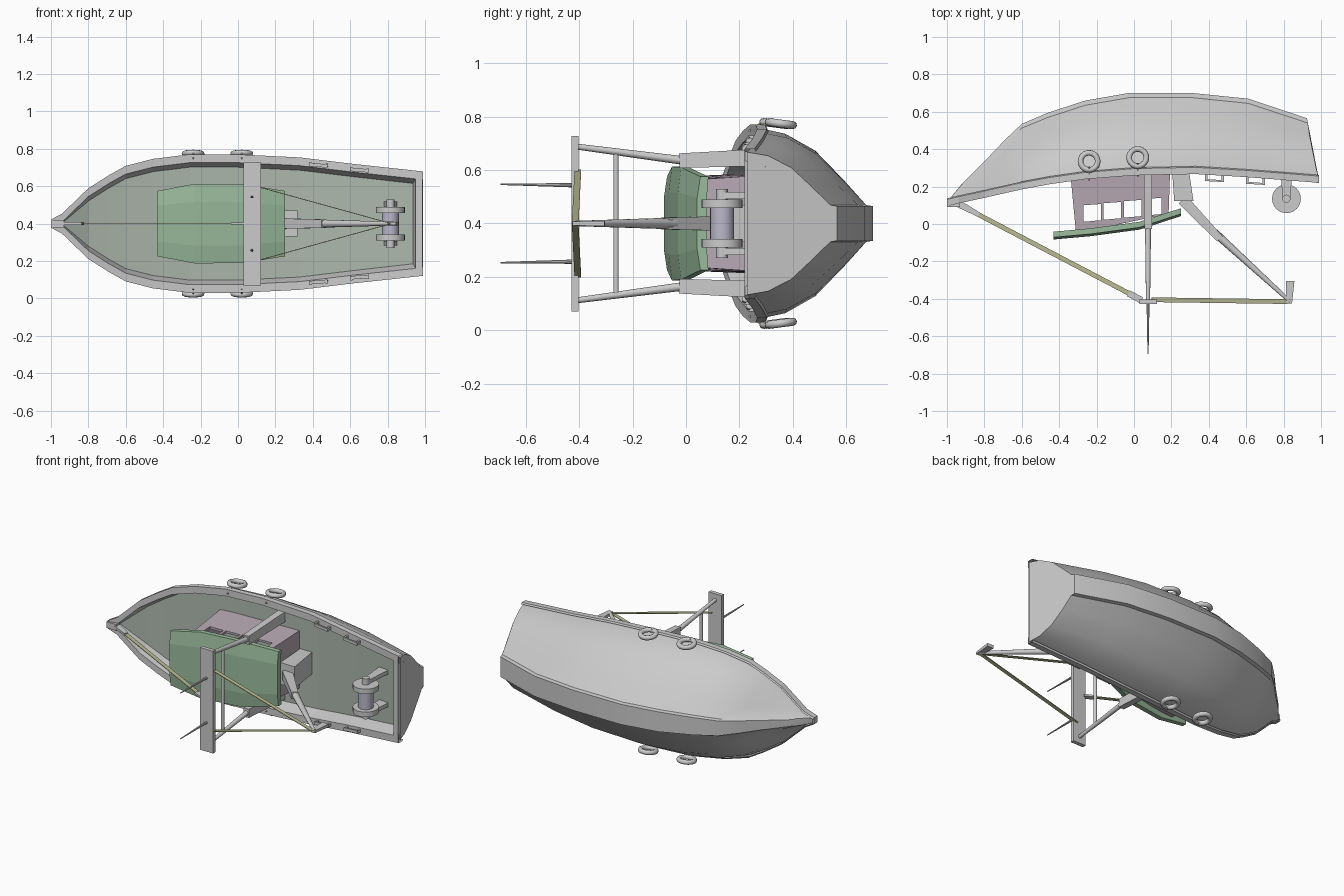
import bpy, bmesh, math
from mathutils import Vector, Matrix

if "Cube" in bpy.data.objects:
    bpy.data.objects.remove(bpy.data.objects["Cube"])

ZC = 0.4  # boat centre plane; the boat lies with its deck facing -y


def mat(name, col):
    m = bpy.data.materials.new(name)
    m.diffuse_color = (*col, 1)
    m.use_nodes = True
    m.node_tree.nodes["Principled BSDF"].inputs["Base Color"].default_value = m.diffuse_color
    return m


DECK = mat("deck_paint", (0.42, 0.48, 0.42))
CABIN = mat("cabin_paint", (0.48, 0.40, 0.46))
ROOF = mat("roof_paint", (0.33, 0.50, 0.34))
ROPE = mat("rope", (0.50, 0.50, 0.30))
DRUM = mat("drum_rope", (0.50, 0.48, 0.60))


def finish(name, bm, material=None, smooth=None):
    bmesh.ops.recalc_face_normals(bm, faces=bm.faces[:])
    me = bpy.data.meshes.new(name)
    bm.to_mesh(me)
    bm.free()
    ob = bpy.data.objects.new(name, me)
    bpy.context.collection.objects.link(ob)
    if material:
        me.materials.append(material)
    if smooth:
        bpy.ops.object.select_all(action='DESELECT')
        ob.select_set(True)
        bpy.context.view_layer.objects.active = ob
        bpy.ops.object.shade_smooth_by_angle(angle=math.radians(smooth))
    return ob


def loft(name, rings, closed=True, caps=(True, True), material=None, smooth=None):
    bm = bmesh.new()
    vs = [[bm.verts.new(p) for p in r] for r in rings]
    n = len(vs[0])
    for a, b in zip(vs, vs[1:]):
        for i in range(n if closed else n - 1):
            j = (i + 1) % n
            bm.faces.new((a[i], a[j], b[j], b[i]))
    if caps[0]:
        bm.faces.new(vs[0])
    if caps[1]:
        bm.faces.new(vs[-1])
    return finish(name, bm, material, smooth)


def beam(name, p0, p1, s0, s1=None, material=None):
    """Tapered box; sizes are (in the xy plane, along z)."""
    p0, p1, s1 = Vector(p0), Vector(p1), s1 or s0
    d = (p1 - p0).normalized()
    u = Vector((0, 0, 1)).cross(d).normalized()
    w = d.cross(u)
    rings = [[p + u * s[0] / 2 * a + w * s[1] / 2 * b for a, b in ((1, 1), (-1, 1), (-1, -1), (1, -1))]
             for p, s in ((p0, s0), (p1, s1))]
    return loft(name, rings, material=material)


def rod(name, p0, p1, r0, r1=None, n=12, material=None):
    p0, p1 = Vector(p0), Vector(p1)
    d = p1 - p0
    M = Matrix.Translation((p0 + p1) / 2) @ d.to_track_quat('Z', 'Y').to_matrix().to_4x4()
    bm = bmesh.new()
    bmesh.ops.create_cone(bm, cap_ends=True, segments=n, radius1=r0,
                          radius2=r0 if r1 is None else r1, depth=d.length, matrix=M)
    return finish(name, bm, material, 40)


def box(name, x, y, z, material=None):
    return loft(name, [[(a, y[0], z[0]), (a, y[1], z[0]), (a, y[1], z[1]), (a, y[0], z[1])] for a in x],
                material=material)


# stations: sheer x, sheer y, sheer half width, keel x, keel y, keel half width
ST = [(-1.0, .095, .018, -.99, .13, .015), (-.94, .11, .05, -.92, .215, .02),
      (-.8, .14, .185, -.79, .345, .03), (-.69, .165, .255, -.69, .45, .04),
      (-.6, .185, .305, -.6, .535, .048), (-.455, .212, .342, -.46, .595, .056),
      (-.26, .24, .366, -.26, .66, .064), (0, .26, .366, -.03, .70, .065),
      (.33, .267, .35, .315, .70, .065), (.61, .25, .316, .61, .67, .065),
      (.99, .22, .275, .925, .565, .065)]


# hull shell: sheer, rounded side points, low flat keel plank
def hull_ring(s):
    sx, sy, sw, kx, ky, kw = s
    fair = min(1, (sx + 1) / .45)
    plank = .025 * fair
    half = [(sx, sy + .01, sw - .008)]
    for t, b in ((.27, .17), (.54, .23), (.8, .12)):
        half.append((sx + (kx - sx) * t, sy + (ky - plank - sy) * t,
                     sw + (kw - sw) * t + b * fair * (sw - kw)))
    half += [(kx + (sx - kx) * plank / (ky - sy), ky - plank, kw + .004), (kx, ky, kw)]
    return [(x, y, ZC + w) for x, y, w in half] + [(x, y, ZC - w) for x, y, w in reversed(half)]


loft("hull", [hull_ring(s) for s in ST], closed=False, smooth=32)


# rail with inner bulwark on both sides, and deck
def inset(s, d):
    return max(s[2] - d, .003)


def depth(s):
    return min(.085, .4 * (s[4] - s[1]))


for side in (1, -1):
    rings = []
    for s in ST:
        x, y, d = s[0], s[1], depth(s)
        prof = ((s[2] - .006, y + .042), (s[2] + .004, y + .036), (s[2] + .004, y),
                (inset(s, .04), y), (inset(s, .065), y + d))
        rings.append([(x - (.016 if k == 4 and x > .9 else 0), q, ZC + side * w)
                      for k, (w, q) in enumerate(prof)])
    loft("rail", rings, closed=False, caps=(False, False))

loft("deck", [[(s[0] - (.016 if s[0] > .9 else 0), s[1] + depth(s) - .002, ZC + k * inset(s, .06))
               for k in (1, 0, -1)] for s in ST],
     closed=False, caps=(False, False), material=DECK)
loft("transom_board", [[(.95, .222, ZC + k * .272), (.986, .22, ZC + k * .272),
                        (.964, .32, ZC + k * .225), (.933, .32, ZC + k * .225)] for k in (1, -1)])
box("bow_fitting", (-1.0, -.93), (.09, .13), (.38, .42))

# cabin walls, side walls pierced by four windows
cutters = []
for k in range(4):
    x0, y0 = -.27 + .108 * k, .012 + .011 * k
    c = loft("window_cutter", [[(x0, y0, z), (x0 + .093, y0 + .008, z), (x0 + .093, y0 + .095, z),
                                (x0, y0 + .088, z)] for z in (0, .8)])
    c.hide_render = True
    c.hide_viewport = True
    cutters.append(c)
WALL = ((-.345, .32, .19), (.195, .345, .185), (.185, .055, .165), (-.31, -.05, .175))
for side in (1, -1):
    w = loft("cabin_side", [[(x, y, ZC + side * (h - t)) for x, y, h in WALL] for t in (0, .015)],
             material=CABIN)
    for c in cutters:
        m = w.modifiers.new("window", 'BOOLEAN')
        m.object, m.operation, m.solver = c, 'DIFFERENCE', 'EXACT'
for name, a, b, t in (("cabin_front", WALL[0], WALL[3], .015), ("cabin_back", WALL[1], WALL[2], -.015)):
    loft(name, [[(p[0] + d, p[1], ZC + k * (p[2] - .012)) for p, k in ((a, 1), (b, 1), (b, -1), (a, -1))]
                for d in (0, t)], material=CABIN)

# crowned cabin roof
roof = []
for x, y, h in ((-.43, -.083, .175), (-.23, -.065, .213), (.03, -.03, .21), (.25, .042, .175)):
    roof.append([(x, y + .012, ZC + h), (x, y, ZC + h * .55), (x, y, ZC - h * .55), (x, y + .012, ZC - h),
                 (x, y + .042, ZC - h), (x, y + .036, ZC - h * .55), (x, y + .036, ZC + h * .55),
                 (x, y + .042, ZC + h)])
loft("cabin_roof", roof, material=ROOF)

# gantry: legs, head beam, cross bar and antennas
MX = .075
for s in (1, -1):
    beam("gantry_foot", (MX, .34, ZC + s * .25), (MX, -.025, ZC + s * .235), (.045, .065), (.04, .055))
    rod("gantry_leg", (MX, -.02, ZC + s * .237), (MX, -.41, ZC + s * .288), .016, .011)
    rod("antenna", (MX, -.42, ZC + s * .143), (MX, -.695, ZC + s * .147), .008, .003, 8)
    beam("boom_rope", (MX + .02, -.405, ZC + s * .2), (.82, -.415, ZC), (.025, .004), material=ROPE)
box("gantry_head", (.03, .122), (-.428, -.403), (.07, .727))
rod("gantry_cross_bar", (MX, -.262, .133), (MX, -.262, .667), .01)

# rear boom with mounting block and end bracket
loft("boom_block", [[(.2, .345, z), (.285, .345, z), (.318, .122, z), (.215, .122, z)] for z in (.33, .47)])
beam("boom_sleeve", (.26, .13, ZC), (.46, -.08, ZC), (.06, .055), (.04, .045))
rod("boom", (.43, -.045, ZC), (.835, -.415, ZC), .022, .01)
beam("boom_end_bracket", (.83, -.425, ZC), (.835, -.305, ZC), (.03, .015), (.045, .02))

# forestay with end fittings
beam("forestay", (-.86, .065, ZC), (0, -.385, ZC), (.025, .004), material=ROPE)
beam("forestay_bow_fitting", (-.94, .11, ZC), (-.83, .05, ZC), (.04, .015), (.025, .015))
beam("forestay_head_fitting", (-.03, -.37, ZC), (.04, -.408, ZC), (.035, .012))

# winch
WX, WY = .815, .135
rod("winch_axle", (WX, WY, .27), (WX, WY, .53), .022)
rod("winch_drum", (WX, WY, .34), (WX, WY, .46), .045, n=20, material=DRUM)
for s in (1, -1):
    rod("winch_flange", (WX, WY, ZC + s * .058), (WX, WY, ZC + s * .09), .077, n=24)
    beam("winch_stand", (WX, WY, ZC + s * .105), (WX, .32, ZC + s * .105), (.04, .025), (.07, .025))

# lifebuoys with lashings, and rail handles
for s in (1, -1):
    for x, y in ((-.24, .335), (.02, .355)):
        bpy.ops.mesh.primitive_torus_add(major_radius=.046, minor_radius=.015, major_segments=24,
                                         minor_segments=8, location=(x, y, ZC + s * .374),
                                         rotation=(-s * .13, 0, 0))
        ob = bpy.context.object
        ob.name = "lifebuoy"
        bpy.ops.object.shade_smooth_by_angle(angle=math.radians(60))
        beam("lifebuoy_lashing", (x, y - .03, ZC + s * .392), (x, y - .1, ZC + s * .345), (.008, .008),
             material=ROPE)
    for x, y, h in ((.43, .235, .316), (.65, .22, .29)):
        z = ZC + s * h
        beam("rail_handle", (x - .05, y, z), (x + .05, y - .006, z - s * .008), (.01, .018))
        for k in (-1, 1):
            beam("rail_handle_post", (x + k * .044, y - .003, z - s * k * .004),
                 (x + k * .044, y + .04, z - s * k * .004), (.012, .018))
